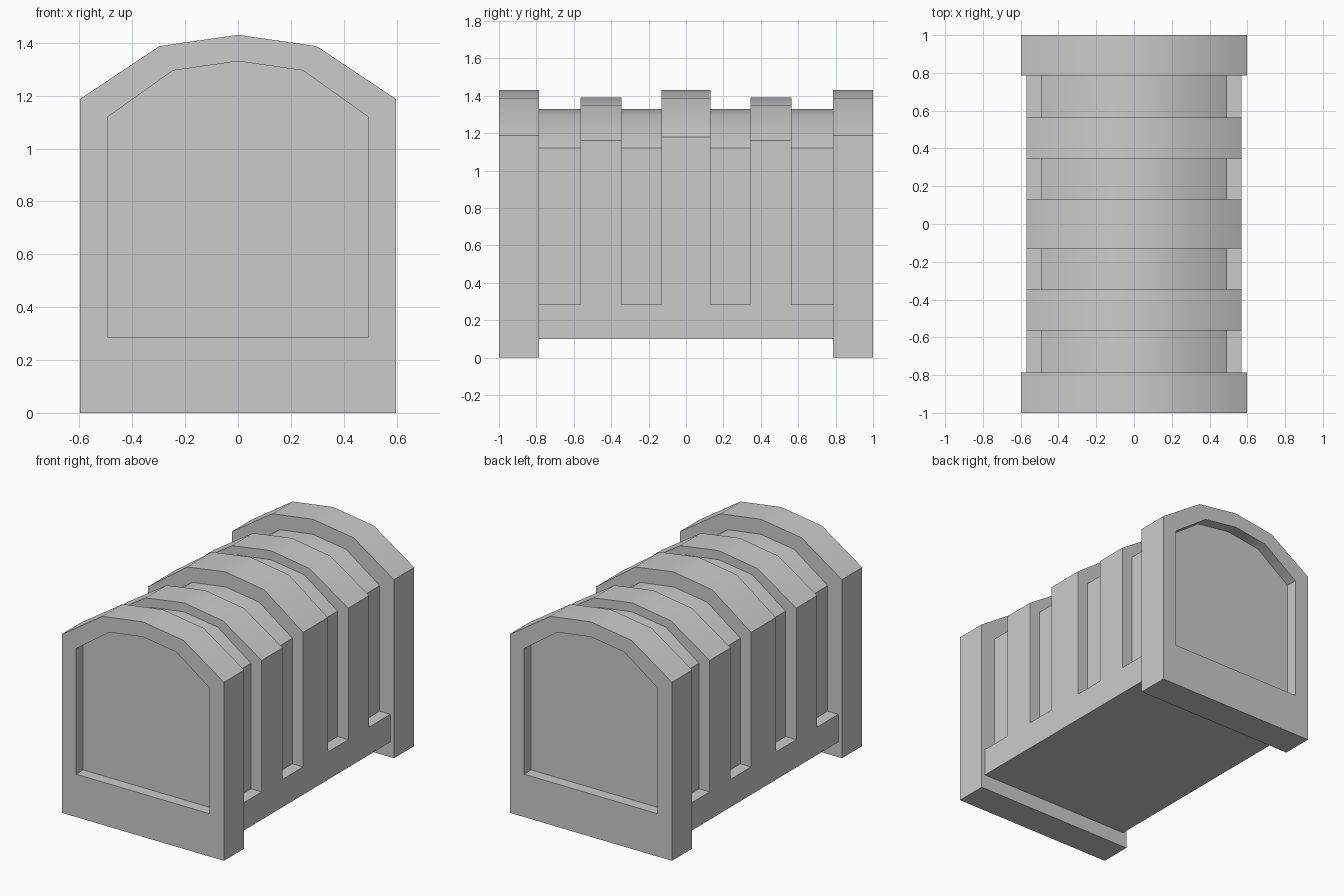
import bpy, bmesh, math

if "Cube" in bpy.data.objects:
    bpy.data.objects.remove(bpy.data.objects["Cube"])


def arch(half, low, eave, shoulder, top, ledge=None):
    """Symmetric gabled outline, anticlockwise from bottom right; ledge = (half, z) of a wider foot."""
    right = [(half, eave), (half / 2, shoulder)]
    if ledge:
        right = [(ledge[0], low), ledge, (half, ledge[1])] + right
    else:
        right = [(half, low)] + right
    return right + [(0, top)] + [(-x, z) for x, z in reversed(right)]


def loft(name, sections):
    """Skin a list of (y, outline) sections and cap both ends."""
    bm = bmesh.new()
    rings = [[bm.verts.new((x, y, z)) for x, z in outline] for y, outline in sections]
    n = len(rings[0])
    for a, b in zip(rings, rings[1:]):
        for i in range(n):
            j = (i + 1) % n
            bm.faces.new((a[i], a[j], b[j], b[i]))
    bm.faces.new(rings[0])
    bm.faces.new(rings[-1])
    bmesh.ops.remove_doubles(bm, verts=bm.verts, dist=0.0005)
    bmesh.ops.dissolve_limit(bm, angle_limit=math.radians(1), verts=bm.verts, edges=bm.edges)
    bmesh.ops.recalc_face_normals(bm, faces=bm.faces)
    mesh = bpy.data.meshes.new(name)
    bm.to_mesh(mesh)
    bm.free()
    obj = bpy.data.objects.new(name, mesh)
    bpy.context.collection.objects.link(obj)
    bpy.ops.object.select_all(action='DESELECT')
    obj.select_set(True)
    bpy.context.view_layer.objects.active = obj
    bpy.ops.object.shade_smooth_by_angle(angle=math.radians(30))
    return obj


# End frames with a recessed panel on the outer face
outer = arch(0.597, 0.0, 1.188, 1.387, 1.43)
panel = arch(0.492, 0.285, 1.12, 1.295, 1.33)
for name, s in (("front_end_frame", -1), ("back_end_frame", 1)):
    loft(name, [(s * 0.787, outer), (s * 1.0, outer), (s * 1.0, panel), (s * 0.925, panel)])

# Ribbed vault on a wider base: core outline stepping out at each rib
foot = (0.57, 0.285)
core = arch(0.492, 0.10, 1.12, 1.295, 1.33, foot)
small_rib = arch(0.57, 0.10, 1.16, 1.347, 1.39, foot)
middle_rib = arch(0.57, 0.10, 1.18, 1.387, 1.43, foot)
sections = [(-0.85, core)]
for y0, y1, rib in ((-0.565, -0.345, small_rib), (-0.13, 0.13, middle_rib), (0.345, 0.565, small_rib)):
    sections += [(y0, core), (y0, rib), (y1, rib), (y1, core)]
sections.append((0.85, core))
loft("ribbed_vault", sections)
